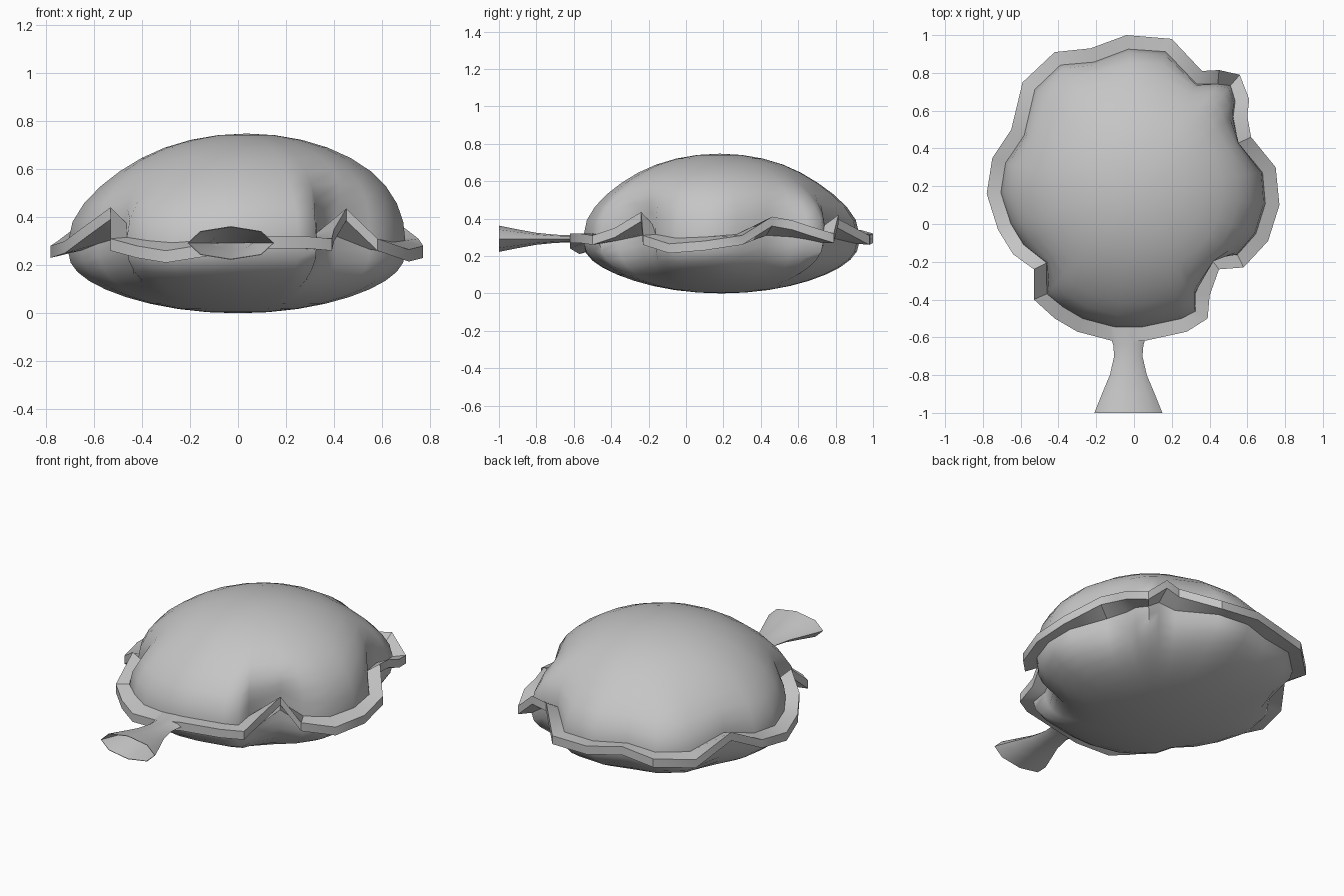
import bpy, bmesh, math
from mathutils import Vector

cube = bpy.data.objects.get("Cube")
if cube:
    bpy.data.objects.remove(cube)

rubber = bpy.data.materials.new("grey_rubber")
rubber.use_nodes = True
GREY = (0.56, 0.56, 0.56, 1)
rubber.diffuse_color = GREY
rubber.node_tree.nodes["Principled BSDF"].inputs["Base Color"].default_value = GREY


def loft(name, rings, start=None, end=None, angle=50):
    """Skin closed rings, optionally closing each end on a pole."""
    bm = bmesh.new()
    loops = [[bm.verts.new(p) for p in ring] for ring in rings]
    n = len(loops[0])
    for a, b in zip(loops, loops[1:]):
        for i in range(n):
            j = (i + 1) % n
            bm.faces.new((a[i], a[j], b[j], b[i]))
    for pole, ring in ((start, loops[0]), (end, loops[-1])):
        if pole is not None:
            v = bm.verts.new(pole)
            for i in range(n):
                bm.faces.new((ring[i], ring[(i + 1) % n], v))
    bmesh.ops.recalc_face_normals(bm, faces=bm.faces)
    mesh = bpy.data.meshes.new(name)
    bm.to_mesh(mesh)
    bm.free()
    mesh.materials.append(rubber)
    obj = bpy.data.objects.new(name, mesh)
    bpy.context.collection.objects.link(obj)
    bpy.ops.object.select_all(action="DESELECT")
    obj.select_set(True)
    bpy.context.view_layer.objects.active = obj
    bpy.ops.object.shade_smooth_by_angle(angle=math.radians(angle))
    return obj


# Wavy outer edge of the flange, counter-clockwise from the nozzle
outline = [Vector(p) for p in (
    (.05, -.62, .32), (.28, -.57, .32), (.39, -.50, .31), (.40, -.38, .35),
    (.45, -.24, .435), (.58, -.23, .31), (.71, -.09, .265), (.77, .10, .28),
    (.75, .30, .31), (.62, .46, .41), (.60, .57, .39), (.61, .66, .36),
    (.56, .79, .32), (.45, .815, .42), (.36, .81, .40), (.20, .98, .31),
    (-.04, 1, .32), (-.23, .93, .34), (-.42, .91, .31), (-.59, .75, .29),
    (-.65, .50, .375), (-.75, .35, .30), (-.78, .16, .28), (-.72, -.03, .30),
    (-.64, -.16, .36), (-.53, -.24, .44), (-.53, -.40, .31), (-.42, -.50, .28),
    (-.30, -.57, .26), (-.11, -.62, .29))]
count = len(outline)
WIDTH, THICK, SEAM_Z = .075, .05, .32
down = Vector((0, 0, -THICK))


def inset(i):
    """Seam point: inward along the plan normal, with a calmer wave."""
    a, p, b = outline[i - 1], outline[i], outline[(i + 1) % count]
    d = ((p - a).xy.normalized() + (b - p).xy.normalized()).normalized()
    return Vector((p.x - d.y * WIDTH, p.y + d.x * WIDTH,
                   SEAM_Z + .45 * (p.z - SEAM_Z)))


seam = [inset(i) for i in range(count)]

# Flange
loft("seam_flange", [seam, outline, [p + down for p in outline],
                     [p + down for p in seam]], angle=35)


def bulge_ring(t, pole, radius, drop, fade):
    """Ring between the seam (t=0) and a pole (t=1), relaxing to a circle."""
    a = t * math.pi / 2
    w = min(1, t * fade)
    w = w * w * (3 - 2 * w)
    ring = []
    for s in seam:
        base = s + drop
        r = (base - pole).xy
        xy = pole.xy + r.lerp(r.normalized() * radius, w) * math.cos(a)
        z0 = base.z + (.31 + drop.z * .3 - base.z) * w
        ring.append((xy.x, xy.y, z0 + (pole.z - z0) * math.sin(a)))
    return ring


# Inflated bladder: lower pole up to the seam, then over the dome
STEPS = 9
bottom, top = Vector((0, .19, 0)), Vector((.035, .18, .747))
lower = [bulge_ring(k / STEPS, bottom, .73, down, 1.3)
         for k in range(STEPS - 1, -1, -1)]
upper = [bulge_ring(k / STEPS, top, .68, Vector(), 1.8) for k in range(STEPS)]
loft("bladder", lower + upper, bottom, top, 60)


# Flared nozzle: lens-shaped sections, open at the front
def lens(y, half_w, half_h, mid_z=.292, sides=8):
    return [(-.03 + half_w * math.cos(2 * math.pi * k / sides), y,
             mid_z + half_h * math.sin(2 * math.pi * k / sides))
            for k in range(sides)]


outer = [lens(*s) for s in (
    (-.50, .13, .025), (-.58, .10, .022), (-.64, .080, .020),
    (-.70, .075, .022), (-.80, .098, .032), (-.90, .14, .050), (-1, .18, .070))]

# The bore narrows to a flat slit
bore = [lens(*s) for s in (
    (-1, .177, .067), (-.90, .136, .045), (-.80, .093, .025), (-.68, .07, .002))]
loft("nozzle", outer + bore, end=(-.03, -.67, .292), angle=45)
